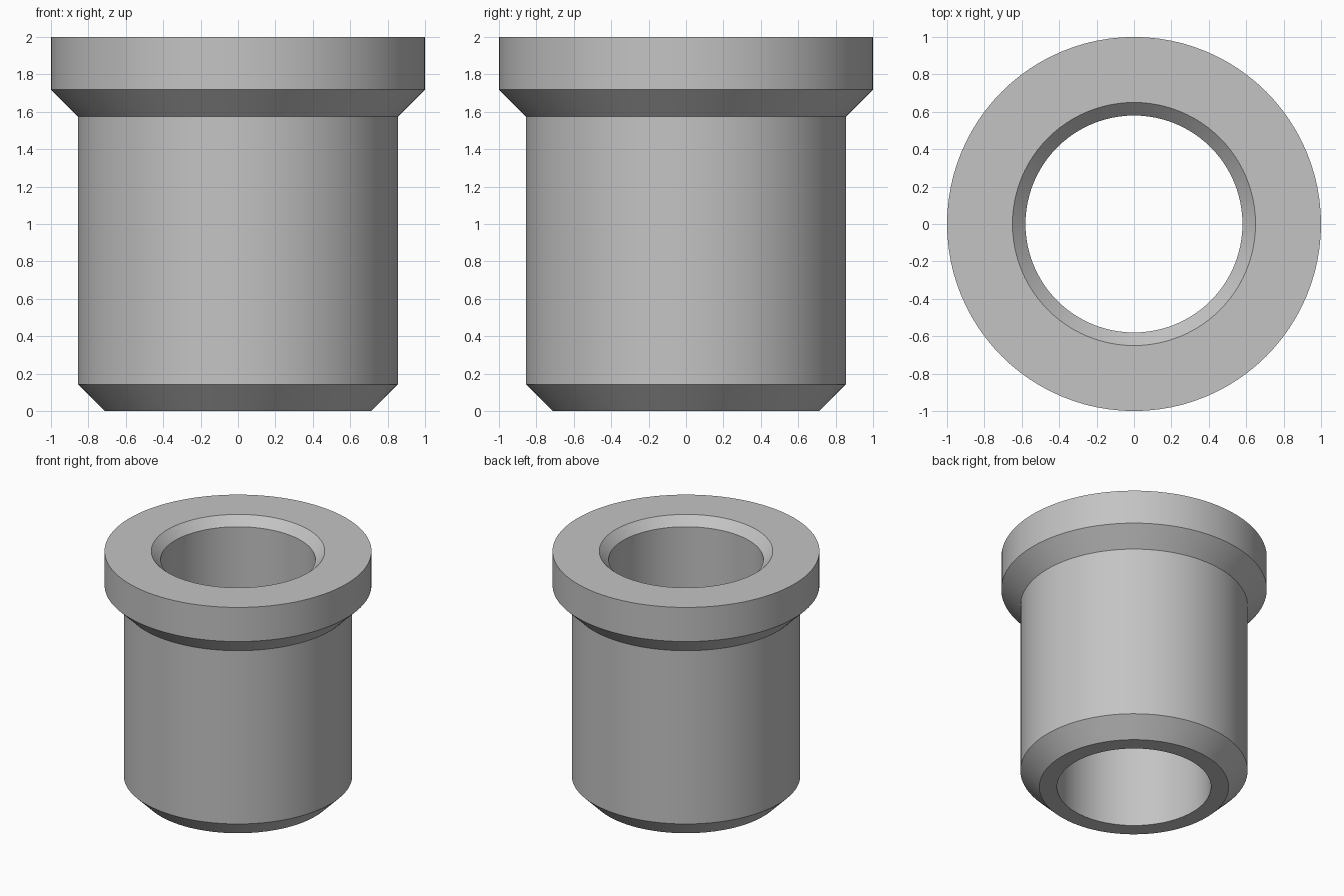
import bpy
import bmesh
import math

SEGMENTS = 96

cube = bpy.data.objects.get("Cube")
if cube:
    bpy.data.objects.remove(cube, do_unlink=True)

# Plain grey metal
grey = bpy.data.materials.new("grey_metal")
grey.use_nodes = True
colour = (0.55, 0.55, 0.55, 1)
grey.diffuse_color = colour
grey.node_tree.nodes["Principled BSDF"].inputs["Base Color"].default_value = colour

# Closed wall section as (radius, height): bore, bottom chamfer, sleeve, collar, lead-in
BORE = 0.58
section = [
    (BORE, 0), (0.713, 0), (0.856, 0.143), (0.856, 1.575),
    (1, 1.718), (1, 2), (0.65, 2), (BORE, 1.93),
]


def lathe(name, profile, material):
    """Revolve a closed profile around the vertical axis."""
    bm = bmesh.new()
    verts = [bm.verts.new((r, 0, z)) for r, z in profile]
    edges = [bm.edges.new((v, verts[i - 1])) for i, v in enumerate(verts)]
    bmesh.ops.spin(bm, geom=verts + edges, cent=(0, 0, 0), axis=(0, 0, 1),
                   angle=math.tau, steps=SEGMENTS, use_merge=True)
    bmesh.ops.remove_doubles(bm, verts=bm.verts[:], dist=0.0001)
    bmesh.ops.recalc_face_normals(bm, faces=bm.faces[:])
    mesh = bpy.data.meshes.new(name)
    bm.to_mesh(mesh)
    bm.free()
    mesh.materials.append(material)
    obj = bpy.data.objects.new(name, mesh)
    bpy.context.scene.collection.objects.link(obj)
    return obj


# Flanged bushing with a through bore
bushing = lathe("flanged_bushing", section, grey)
bpy.ops.object.select_all(action="DESELECT")
bushing.select_set(True)
bpy.context.view_layer.objects.active = bushing
bpy.ops.object.shade_smooth_by_angle(angle=math.radians(30))
